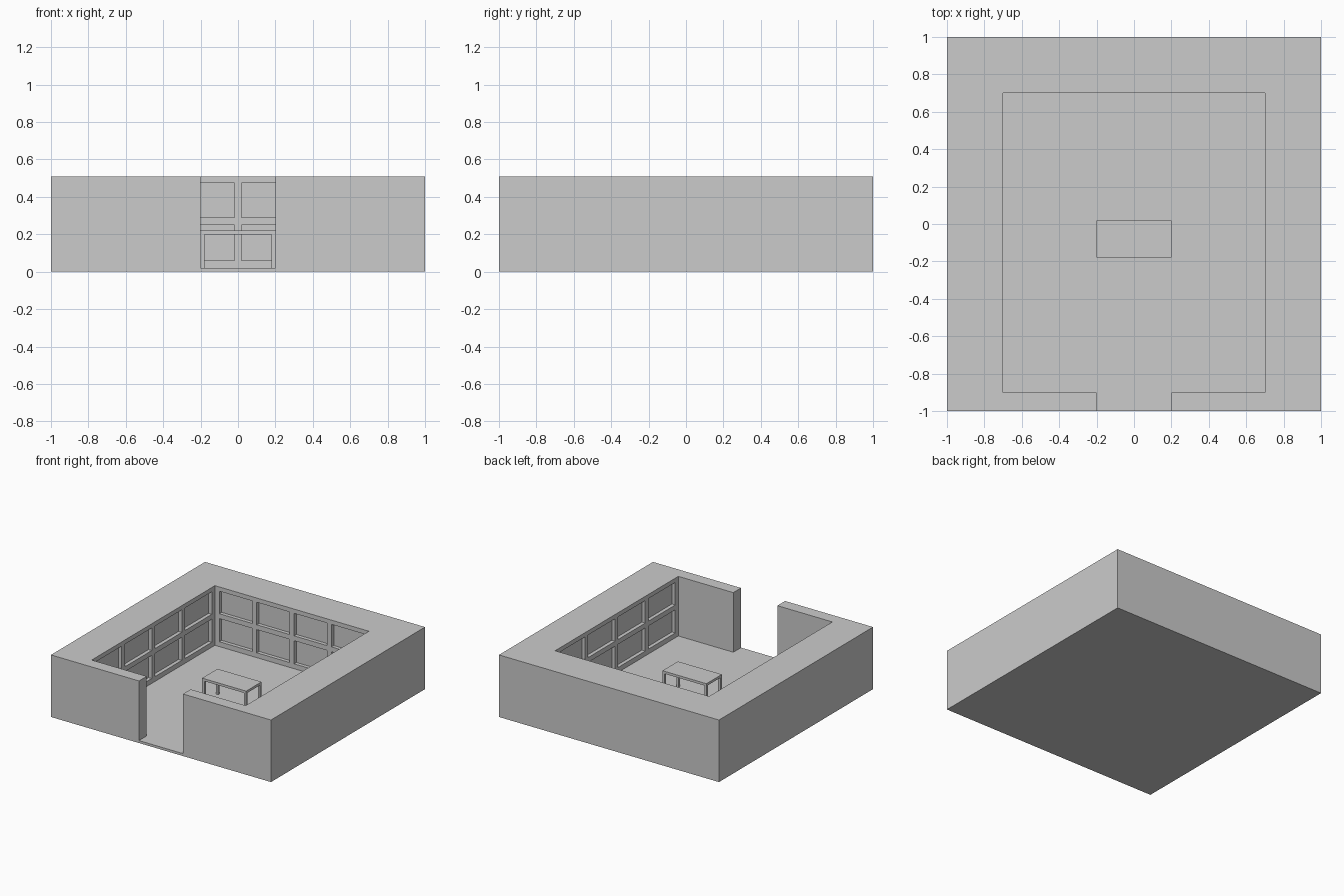
import bpy, bmesh

if "Cube" in bpy.data.objects:
    bpy.data.objects.remove(bpy.data.objects["Cube"])

FLOOR, TOP = 0.02, 0.51
BAR, DEPTH = 0.04, 0.03            # frame bar width, panel recess depth
ROWS = [(0.06, 0.25), (0.29, 0.475)]


def box(bm, lo, hi):
    vs = bmesh.ops.create_cube(bm, size=1)["verts"]
    for v in vs:
        for i in range(3):
            v.co[i] = (lo[i] + hi[i]) / 2 + v.co[i] * (hi[i] - lo[i])


def make(name, boxes):
    bm = bmesh.new()
    for lo, hi in boxes:
        box(bm, lo, hi)
    me = bpy.data.meshes.new(name)
    bm.to_mesh(me)
    bm.free()
    ob = bpy.data.objects.new(name, me)
    bpy.context.collection.objects.link(ob)
    return ob


def cut(target, name, boxes):
    cutter = make(name, boxes)
    cutter.hide_render = True
    cutter.hide_viewport = True
    mod = target.modifiers.new(name, "BOOLEAN")
    mod.operation = "DIFFERENCE"
    mod.solver = "EXACT"
    mod.object = cutter


def bays(start, end, count=4):
    """Spans of equal openings separated by frame bars."""
    w = (end - start - BAR * (count + 1)) / count
    return [(start + BAR + i * (w + BAR), start + BAR + i * (w + BAR) + w)
            for i in range(count)]


# thick walls with floor
walls = make("room_walls", [((-1, -1, 0), (1, 1, TOP))])

# room interior and doorway
cut(walls, "room_cutter", [((-0.7, -0.9, FLOOR), (0.7, 0.7, 1))])
cut(walls, "doorway_cutter", [((-0.2, -1.1, FLOOR), (0.2, -0.8, 1))])

# recessed wall panels: back wall, then both side walls
panels = []
for z0, z1 in ROWS:
    for a, b in bays(-0.7, 0.7):
        panels.append(((a, 0.65, z0), (b, 0.7 + DEPTH, z1)))
    for a, b in bays(-0.9, 0.7):
        # stop short of the corner so neighbouring cutters stay separate
        panels.append(((0.68, a, z0), (0.7 + DEPTH, b, z1)))
        panels.append(((-0.7 - DEPTH, a, z0), (-0.68, b, z1)))
cut(walls, "panel_cutter", panels)

# table
X0, X1, Y0, Y1, LEG = -0.2, 0.2, -0.18, 0.02, 0.02
make("table_top", [((X0, Y0, 0.2), (X1, Y1, 0.22))])
make("table_legs", [((x, y, FLOOR), (x + LEG, y + LEG, 0.2))
                    for x in (X0, X1 - LEG) for y in (Y0, Y1 - LEG)])
